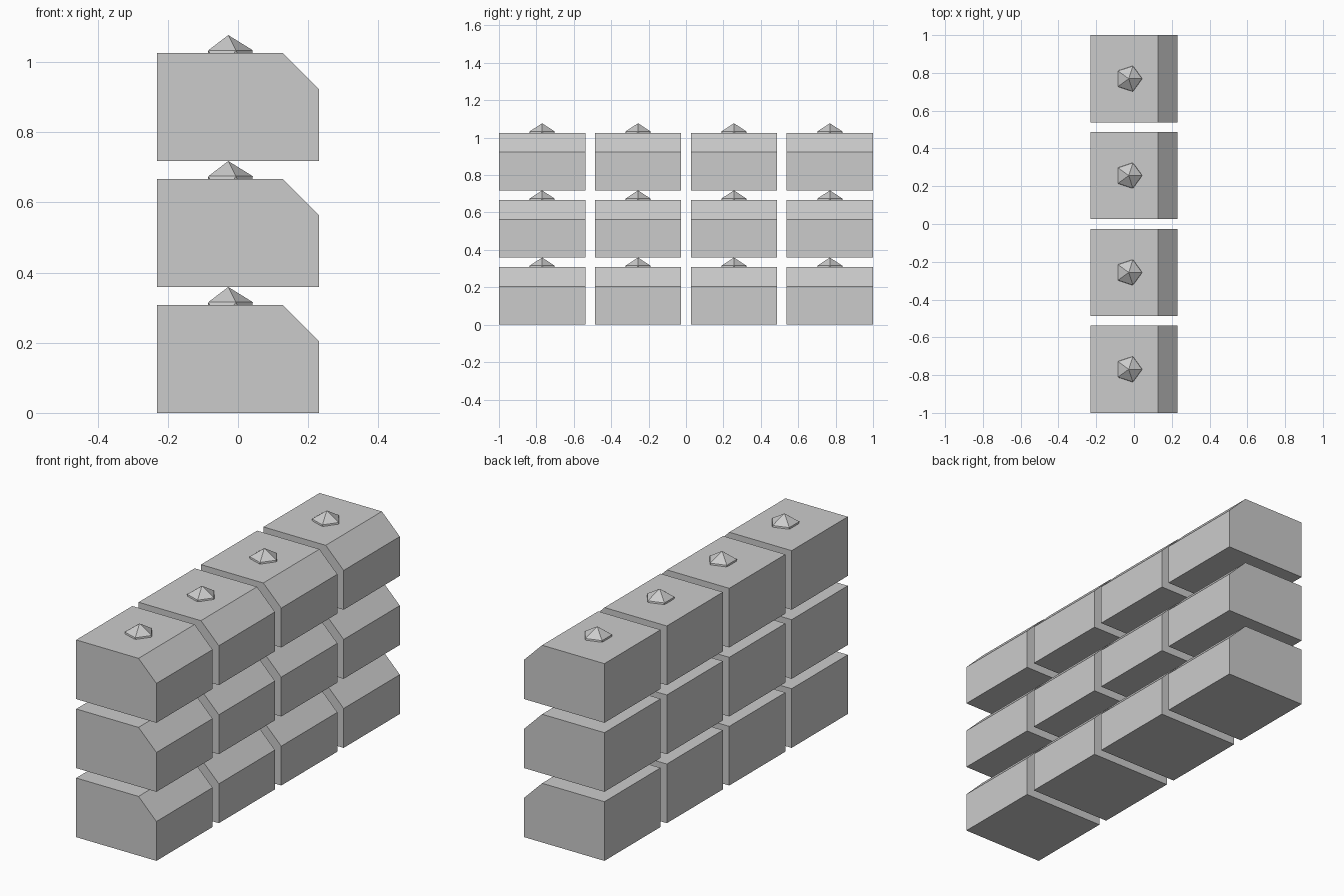
import bpy, bmesh

if "Cube" in bpy.data.objects:
    bpy.data.objects.remove(bpy.data.objects["Cube"])

W, D, H = 0.2308, 0.4615, 0.3077    # half width, depth and height of a block
PITCH_Y, PITCH_Z = 0.5128, 0.359    # spacing along the row and between courses
CHAMFER = 0.103
STUD_R, STUD_X = 0.0782, -0.0278


def block_mesh():
    # Chamfered profile in XZ, extruded along y
    profile = [(-W, 0), (W, 0), (W, H - CHAMFER), (W - CHAMFER, H), (-W, H)]
    bm = bmesh.new()
    face = bm.faces.new([bm.verts.new((x, -D / 2, z)) for x, z in profile])
    ext = bmesh.ops.extrude_face_region(bm, geom=[face])["geom"]
    verts = [g for g in ext if isinstance(g, bmesh.types.BMVert)]
    bmesh.ops.translate(bm, verts=verts, vec=(0, D, 0))
    bmesh.ops.recalc_face_normals(bm, faces=bm.faces)
    mesh = bpy.data.meshes.new("block")
    bm.to_mesh(mesh)
    bm.free()
    return mesh


def stud_mesh():
    # Icosahedron, mostly sunk into the block so only its cap shows
    bm = bmesh.new()
    bmesh.ops.create_icosphere(bm, subdivisions=1, radius=STUD_R)
    mesh = bpy.data.meshes.new("stud")
    bm.to_mesh(mesh)
    bm.free()
    return mesh


def place(name, mesh, location):
    obj = bpy.data.objects.new(name, mesh)
    obj.location = location
    bpy.context.collection.objects.link(obj)


block, stud = block_mesh(), stud_mesh()

# Three courses of four blocks, each with a stud on top
for row in range(3):
    for col in range(4):
        y, z = (col - 1.5) * PITCH_Y, row * PITCH_Z
        place(f"block_{row}_{col}", block, (0, y, z))
        place(f"stud_{row}_{col}", stud, (STUD_X, y, z + PITCH_Z - STUD_R))
